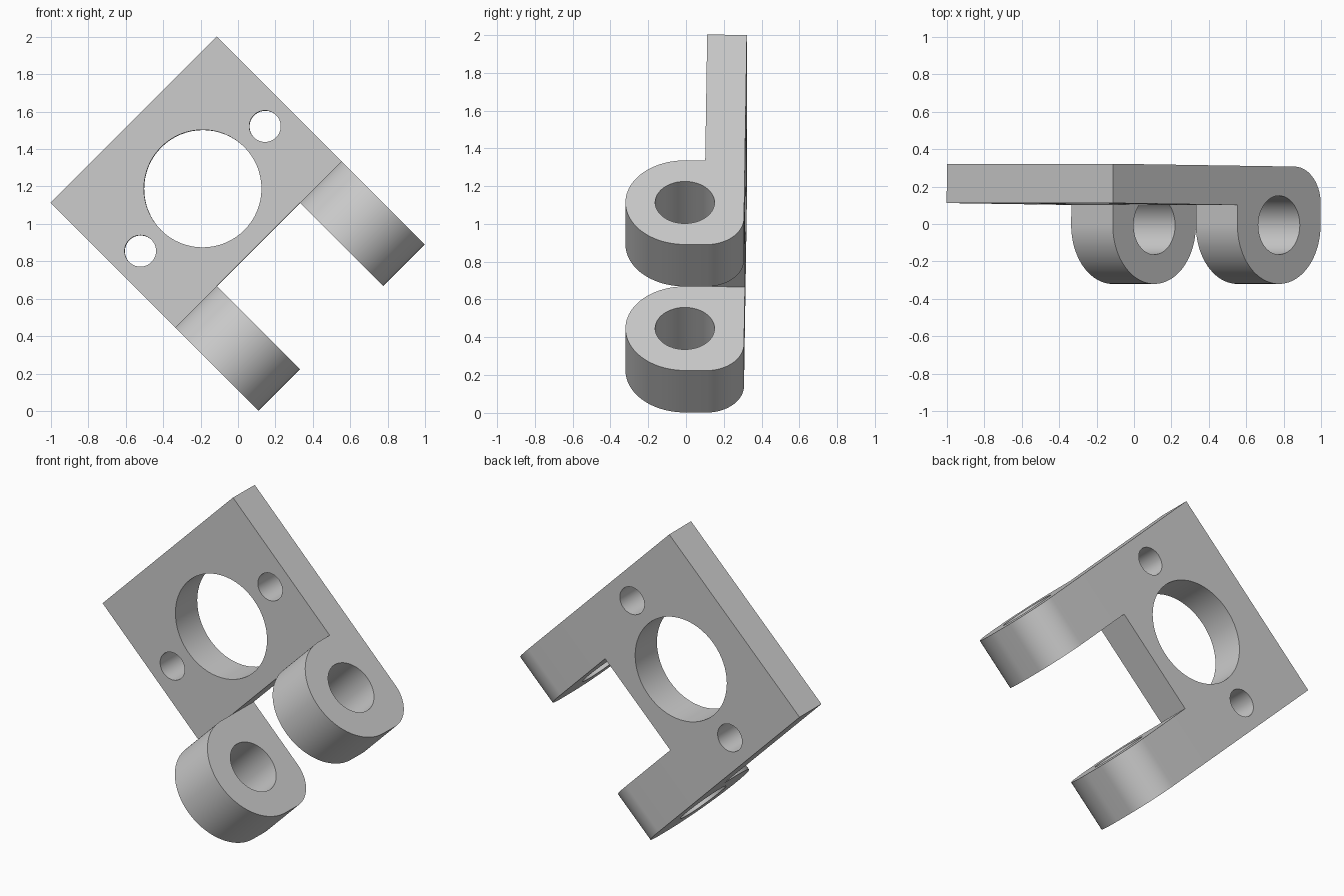
import bpy, bmesh
from math import pi, sin, cos
from mathutils import Matrix, Vector

cube = bpy.data.objects.get("Cube")
if cube:
    bpy.data.objects.remove(cube, do_unlink=True)

MM = 2 / (90 / 2 ** 0.5)          # one design millimetre in scene units
WIDTH, PLATE, REACH = 40 * MM, 30 * MM, 50 * MM
THICK, ARM = 0.21, 10 * MM
RAD = 10 * MM
TILT = 0.011

grey = bpy.data.materials.new("plain grey")
grey.use_nodes = True
colour = (0.6, 0.6, 0.6, 1)
grey.diffuse_color = colour
grey.node_tree.nodes["Principled BSDF"].inputs["Base Color"].default_value = colour

# Bracket frame: x across the plate, y towards the arm tips, z to the back face
c = 0.5 ** 0.5
across = Vector((c, 0, c))
along = Vector((c, -TILT, -c)).normalized()
back = across.cross(along)
FRAME = Matrix((across, along, back)).transposed().to_4x4()
FRAME.translation = (-1, 0.322, REACH * c)


def extrude(name, profile, x0, x1):
    """Extrude a (y, z) profile across the bracket from x0 to x1."""
    bm = bmesh.new()
    face = bm.faces.new([bm.verts.new((x0, y, z)) for y, z in profile])
    grown = bmesh.ops.extrude_face_region(bm, geom=[face])["geom"]
    verts = [g for g in grown if isinstance(g, bmesh.types.BMVert)]
    bmesh.ops.translate(bm, verts=verts, vec=(x1 - x0, 0, 0))
    bmesh.ops.recalc_face_normals(bm, faces=bm.faces)
    mesh = bpy.data.meshes.new(name)
    bm.to_mesh(mesh)
    bm.free()
    mesh.materials.append(grey)
    obj = bpy.data.objects.new(name, mesh)
    bpy.context.collection.objects.link(obj)
    obj.matrix_world = FRAME
    return obj


def drill(obj, centre, radius, axis):
    """Cut a round hole through obj along a frame axis."""
    bm = bmesh.new()
    turn = Matrix.Rotation(pi / 2, 4, "Y") if axis == "X" else Matrix()
    bmesh.ops.create_cone(bm, cap_ends=True, segments=64, radius1=radius, radius2=radius,
                          depth=1, matrix=Matrix.Translation(centre) @ turn)
    mesh = bpy.data.meshes.new("hole_cutter")
    bm.to_mesh(mesh)
    bm.free()
    mesh.materials.append(grey)
    cutter = bpy.data.objects.new("hole_cutter", mesh)
    bpy.context.collection.objects.link(cutter)
    cutter.matrix_world = FRAME
    cutter.hide_render = True
    mod = obj.modifiers.new("hole", "BOOLEAN")
    mod.operation, mod.solver, mod.object = "DIFFERENCE", "EXACT", cutter
    bpy.context.view_layer.objects.active = obj
    bpy.ops.object.modifier_apply(modifier=mod.name)
    bpy.data.objects.remove(cutter, do_unlink=True)


def arc(y, z, radius, start, end, steps):
    angles = [start + (end - start) * i / steps for i in range(steps + 1)]
    return [(y + radius * cos(a), z + radius * sin(a)) for a in angles]


# Mounting plate with one large bore and two bolt holes
plate = extrude("mounting_plate", [(0, 0), (PLATE, 0), (PLATE, -THICK), (0, -THICK)], 0, WIDTH)
for offset, radius in ((0, RAD), (-15 * MM, 0.084), (15 * MM, 0.084)):
    drill(plate, (WIDTH / 2 + offset, 0.521, -THICK / 2), radius, "Z")

# Two hinge arms: half-round front, softer rounded corner at the back
CORNER = 0.2
hub = REACH - RAD
arm_profile = ([(PLATE, 0)]
               + arc(REACH - CORNER, -CORNER, CORNER, pi / 2, 0, 20)
               + arc(hub, -RAD, RAD, 0, -pi, 48))
parts = [plate]
for name, x0 in (("lower_hinge_arm", 0), ("upper_hinge_arm", WIDTH - ARM)):
    arm = extrude(name, arm_profile, x0, x0 + ARM)
    drill(arm, (x0 + ARM / 2, hub, -RAD), 5 * MM, "X")
    parts.append(arm)

# Smooth curved walls, keep the machined edges crisp
for obj in bpy.context.selected_objects:
    obj.select_set(False)
for obj in parts:
    obj.select_set(True)
bpy.context.view_layer.objects.active = plate
bpy.ops.object.shade_smooth_by_angle(angle=pi / 6)
